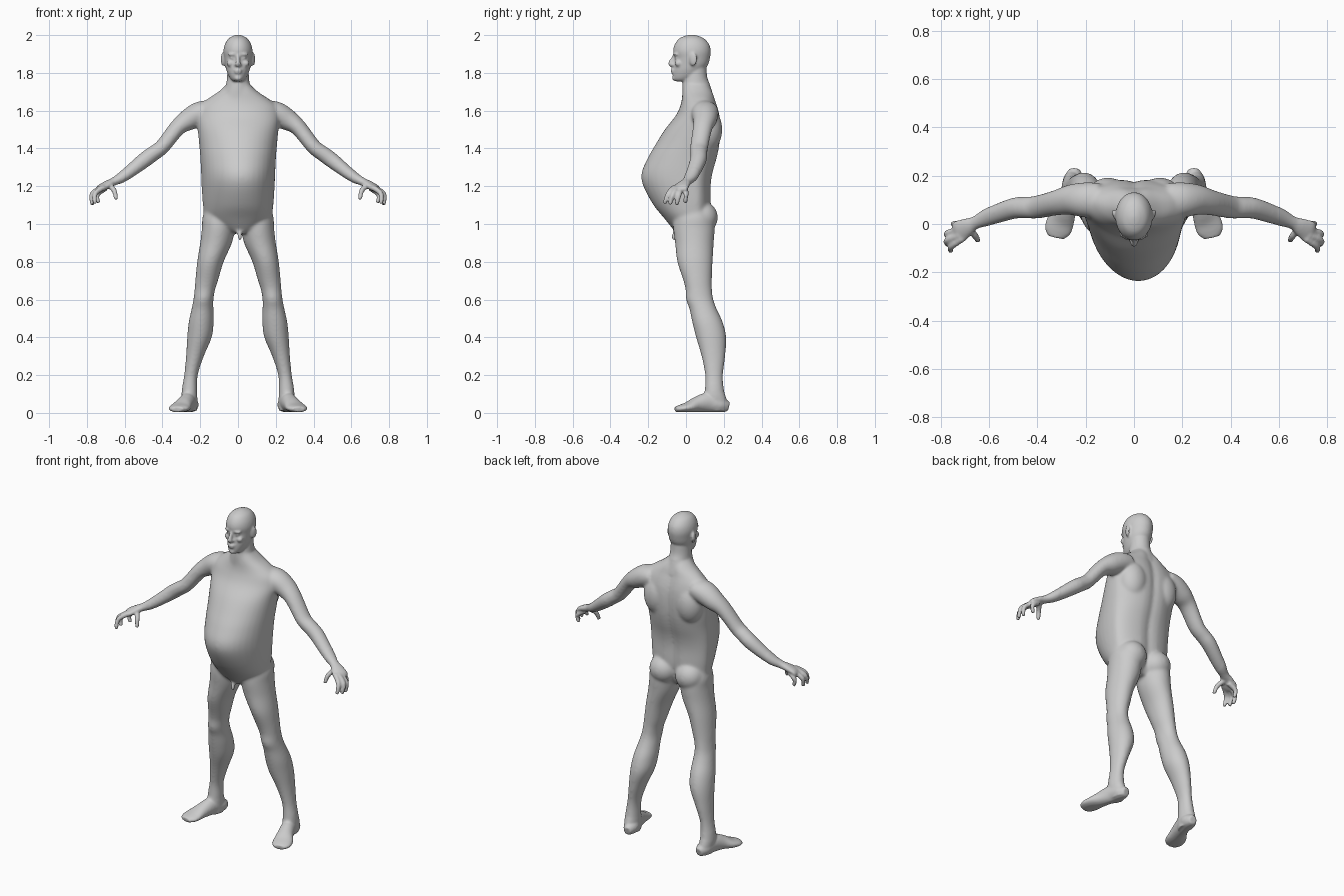
import bpy, bmesh, math
from mathutils import Vector, Matrix

bm = bmesh.new()
SEG = 40


def spline(rows, n=5):
    """Catmull-Rom resampling of rows of numbers."""
    p = [rows[0]] + list(rows) + [rows[-1]]
    out = []
    for i in range(1, len(p) - 2):
        for k in range(n):
            t = k / n
            out.append([0.5 * (2*b + (c-a)*t + (2*a-5*b+4*c-d)*t*t + (3*b-a-3*c+d)*t**3)
                        for a, b, c, d in zip(*p[i-1:i+3])])
    return out + [list(rows[-1])]


def skin(rings):
    """Closed surface through a list of rings of points."""
    vs = [[bm.verts.new(c) for c in r] for r in rings]
    faces = [bm.faces.new(vs[0]), bm.faces.new(vs[-1])]
    for a, b in zip(vs, vs[1:]):
        for i in range(len(a)):
            j = (i + 1) % len(a)
            faces.append(bm.faces.new((a[i], a[j], b[j], b[i])))
    bmesh.ops.recalc_face_normals(bm, faces=faces)


def stack(rows, side=1, lean=0.0, groove=0.0):
    """Level rings: z, centre x, half width, y front, y of widest point, y back."""
    rings = []
    for z, cx, rx, yf, ym, yb in spline(rows):
        ring = []
        for i in range(SEG):
            a = 2 * math.pi * i / SEG
            c, s = math.cos(a), math.sin(a)
            x = cx + rx * c
            y = ym + (yb - ym) * s if s > 0 else ym + (ym - yf) * s
            if s > 0:
                y -= groove * math.exp(-(x / 0.03) ** 2)
            elif lean:
                x -= lean * s
            ring.append((side * x, y, z))
        rings.append(ring)
    skin(rings)


def tube(rows, side=1):
    """Rings across a path: x, y, z, horizontal radius, other radius."""
    rows = spline(rows)
    pts = [Vector(r[:3]) for r in rows]
    rings = []
    for i, r in enumerate(rows):
        t = (pts[min(i+1, len(pts)-1)] - pts[max(i-1, 0)]).normalized()
        u = t.cross(Vector((0, 0, 1))).normalized()
        v = u.cross(t)
        ring = []
        for k in range(24):
            a = 2 * math.pi * k / 24
            q = pts[i] + u * r[3] * math.cos(a) + v * r[4] * math.sin(a)
            ring.append((side * q.x, q.y, max(q.z, 0.004)))
        rings.append(ring)
    skin(rings)


def ball(pos, size, rot=0.0):
    m = Matrix.Translation(pos) @ Matrix.Rotation(rot, 4, 'Z') @ Matrix.Diagonal((*size, 1))
    bmesh.ops.create_uvsphere(bm, u_segments=24, v_segments=16, radius=1, matrix=m)


# torso with heavy belly and spine groove
stack([(.95, 0, .05, -.05, .04, .09), (.98, 0, .12, -.075, .04, .11),
       (1.03, 0, .172, -.115, .05, .125), (1.10, 0, .186, -.172, .05, .135),
       (1.20, 0, .193, -.226, .05, .135), (1.27, 0, .196, -.235, .05, .145),
       (1.35, 0, .20, -.202, .05, .168), (1.42, 0, .206, -.162, .06, .182),
       (1.50, 0, .214, -.112, .07, .187), (1.57, 0, .225, -.057, .09, .182),
       (1.62, 0, .212, -.032, .09, .17), (1.66, 0, .165, -.022, .085, .157),
       (1.70, 0, .105, -.018, .07, .147), (1.74, 0, .06, -.01, .06, .125)],
      lean=.018, groove=.014)

# neck
stack([(1.66, 0, .10, -.02, .06, .15), (1.73, 0, .066, -.02, .05, .13),
       (1.78, 0, .058, -.012, .05, .112), (1.86, 0, .055, 0, .05, .108)])

# head
stack([(1.755, 0, .022, -.055, -.02, .01), (1.765, 0, .036, -.066, -.01, .03),
       (1.785, 0, .050, -.070, .01, .06), (1.815, 0, .062, -.068, .02, .095),
       (1.845, 0, .069, -.064, .03, .117), (1.88, 0, .074, -.060, .03, .127),
       (1.915, 0, .077, -.068, .03, .131), (1.95, 0, .070, -.060, .03, .123),
       (1.98, 0, .052, -.038, .03, .098), (1.996, 0, .026, -.005, .03, .065),
       (2.002, 0, .006, .025, .03, .036)])

# nose, lips, chin
tube([(0, -.058, 1.90, .008, .008), (0, -.072, 1.87, .010, .011), (0, -.082, 1.848, .014, .013),
      (0, -.072, 1.838, .012, .008)])
ball((0, -.069, 1.814), (.022, .013, .007))
ball((0, -.068, 1.802), (.020, .012, .007))
ball((0, -.058, 1.772), (.020, .016, .014))
# groin detail
tube([(0, -.04, .975, .016, .016), (.008, -.062, .945, .013, .013), (.012, -.066, .912, .011, .011)])

for s in (1, -1):
    # face: brow, eye, cheek, nostril, ear
    ball((s*.030, -.055, 1.898), (.024, .012, .007), s*.3)
    ball((s*.030, -.050, 1.879), (.013, .010, .007))
    ball((s*.040, -.040, 1.850), (.020, .019, .018))
    ball((s*.011, -.069, 1.843), (.008, .010, .008))
    ball((s*.080, .038, 1.872), (.009, .022, .036), s*-.35)

    # buttock, chest, shoulder blade
    ball((s*.088, .085, 1.035), (.086, .084, .085))
    ball((s*.11, .115, 1.50), (.085, .077, .12), s*-.15)

    # leg
    stack([(1.08, .10, .075, -.05, .05, .12), (1.03, .103, .086, -.065, .05, .145),
           (.98, .104, .087, -.068, .045, .152), (.90, .116, .084, -.058, .045, .147),
           (.80, .146, .070, -.046, .045, .141), (.70, .166, .060, -.014, .055, .137),
           (.65, .176, .054, -.002, .06, .138), (.60, .183, .053, 0, .07, .145),
           (.55, .188, .058, .018, .09, .163), (.48, .195, .066, .033, .11, .195),
           (.40, .204, .065, .053, .13, .213), (.30, .228, .047, .082, .14, .208),
           (.20, .249, .036, .101, .145, .196), (.12, .257, .041, .099, .145, .202),
           (.06, .256, .041, .095, .15, .218), (.012, .252, .036, .10, .15, .222)], s)

    # foot
    tube([(.245, .226, .032, .022, .026), (.250, .185, .042, .042, .040),
          (.264, .12, .055, .042, .053), (.283, .06, .045, .046, .042),
          (.304, .01, .030, .057, .028), (.316, -.03, .023, .054, .020),
          (.322, -.056, .019, .034, .014)], s)

    # arm and palm
    tube([(.14, .10, 1.60, .070, .055), (.20, .10, 1.585, .073, .064),
          (.26, .10, 1.553, .064, .058), (.32, .088, 1.51, .053, .044),
          (.40, .070, 1.41, .048, .040), (.45, .068, 1.372, .045, .041),
          (.50, .064, 1.335, .044, .041), (.60, .030, 1.257, .037, .031),
          (.655, .006, 1.226, .027, .022), (.69, -.012, 1.210, .037, .020),
          (.725, -.032, 1.190, .047, .018), (.742, -.038, 1.178, .040, .013)], s)

    # fingers and thumb
    for a, b, c in (((.71, -.06, 1.195), (.755, -.093, 1.162), (.758, -.113, 1.108)),
                    ((.72, -.045, 1.195), (.772, -.068, 1.158), (.772, -.085, 1.104)),
                    ((.72, -.025, 1.19), (.772, -.038, 1.152), (.770, -.050, 1.100)),
                    ((.70, -.005, 1.19), (.745, .001, 1.155), (.738, -.004, 1.112)),
                    ((.68, -.018, 1.205), (.655, -.052, 1.175), (.645, -.069, 1.130))):
        tube([(*a, .015, .015), (*b, .0135, .0135), (*c, .010, .010)], s)

mesh = bpy.data.meshes.new("body")
bm.to_mesh(mesh)
bm.free()
body = bpy.data.objects.new("body", mesh)
bpy.context.collection.objects.link(body)
bpy.context.view_layer.objects.active = body
body.select_set(True)

# fuse the parts into one skin
fuse = body.modifiers.new("fuse", 'REMESH')
fuse.mode = 'VOXEL'
fuse.voxel_size = .0062
fuse.use_smooth_shade = True
bpy.ops.object.modifier_apply(modifier=fuse.name)

# blend the joins: strongly on trunk and limbs, lightly on face, hands and feet
trunk = body.vertex_groups.new(name="trunk")
trunk.add([v.index for v in body.data.vertices
           if abs(v.co.x) < .6 and .1 < v.co.z < 1.74], 1.0, 'REPLACE')
for name, group, count in (("blend", "trunk", 22), ("soften", "", 4)):
    m = body.modifiers.new(name, 'SMOOTH')
    m.factor, m.iterations, m.vertex_group = .5, count, group
    bpy.ops.object.modifier_apply(modifier=m.name)
bpy.ops.object.shade_smooth()
